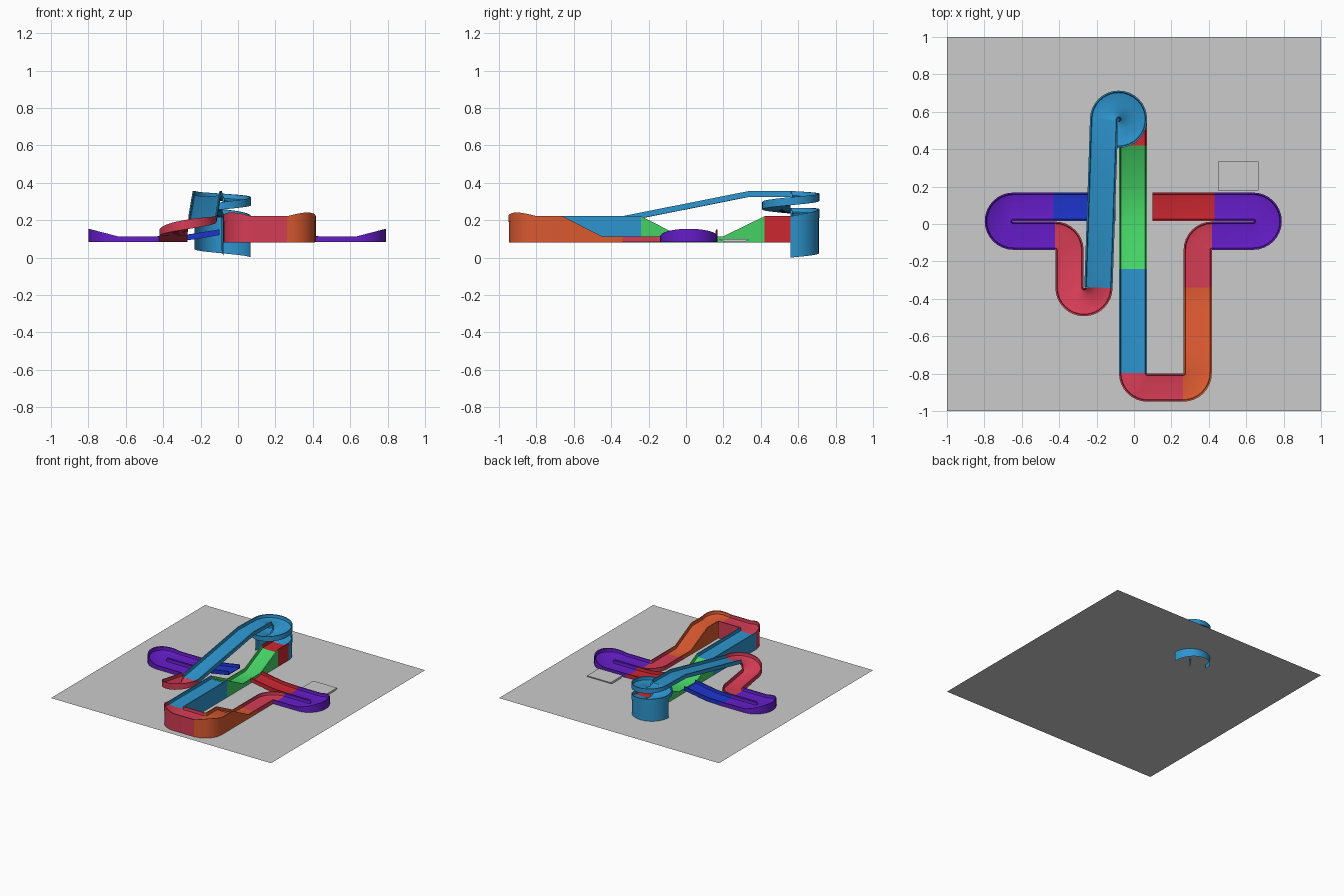
import bpy, bmesh, math

if "Cube" in bpy.data.objects:
    bpy.data.objects.remove(bpy.data.objects["Cube"])

GROUND, LOW, HIGH = 0.08, 0.083, 0.19
W, R = 0.0755, 0.0775            # half width of track, centre-line bend radius
COLORS = {"purple": (0.13, 0.012, 0.58), "crimson": (0.66, 0.045, 0.09), "orange": (0.70, 0.10, 0.03),
          "blue": (0.027, 0.30, 0.62), "navy": (0.012, 0.035, 0.60), "green": (0.06, 0.65, 0.13),
          "red": (0.60, 0.02, 0.03)}
mats = {}
for name, c in COLORS.items():
    mats[name] = bpy.data.materials.new(name)
    mats[name].diffuse_color = (*c, 1)


def finish(bm, name, color=None):
    bmesh.ops.recalc_face_normals(bm, faces=bm.faces)
    me = bpy.data.meshes.new(name)
    bm.to_mesh(me)
    bm.free()
    for p in me.polygons:
        p.use_smooth = True
    me.set_sharp_from_angle(angle=math.radians(30))
    if color:
        me.materials.append(mats[color])
    ob = bpy.data.objects.new(name, me)
    bpy.context.collection.objects.link(ob)


# Path frames: (x, y, z, left-normal x, left-normal y, signed banking)
def line(*pts):
    (x0, y0, _), (x1, y1, _) = pts[0], pts[-1]
    d = math.hypot(x1 - x0, y1 - y0)
    n = (-(y1 - y0) / d, (x1 - x0) / d)
    return [(*p, *n, 0.0) for p in pts]


def arc(cx, cy, a0, a1, z0, z1, bank=lambda t: 0.0):
    s = 1 if a1 > a0 else -1
    steps = max(2, round(abs(a1 - a0) / 11.25))
    out = []
    for i in range(steps + 1):
        t = i / steps
        a = math.radians(a0 + (a1 - a0) * t)
        c, sn = math.cos(a), math.sin(a)
        out.append((cx + R * c, cy + R * sn, z0 + (z1 - z0) * t, -s * c, -s * sn, -s * bank(t)))
    return out


def hump(h):
    return lambda t: h * math.sin(math.pi * t)


# Half rail profile (across, up) mirrored around a gently banked floor
RAIL = [(-W, 0.0), (-W, 0.031), (-W + 0.008, 0.031), (-W + 0.011, 0.008)]
FLOOR = [(W * k, 0.005) for k in (-0.6, -0.2, 0.2, 0.6)]
PROFILE = RAIL + FLOOR + [(-x, z) for x, z in reversed(RAIL)]


def track(name, color, frames, skirt=None):
    clean = [frames[0]]
    for f in frames[1:]:
        if math.dist(f[:3], clean[-1][:3]) > 0.004:
            clean.append(f)
    bm = bmesh.new()
    rings = []
    for x, y, z, nx, ny, b in clean:
        ring = []
        for i, (u, h) in enumerate(PROFILE):
            side = 1 if b > 0 else -1
            lift = 0 if h == 0 else abs(b) * ((side * u / W + 1) / 2) ** 2
            ring.append(bm.verts.new((x + nx * u, y + ny * u, z + h + lift)))
        rings.append(ring)
    n = len(PROFILE)
    for r0, r1 in zip(rings, rings[1:]):
        for i in range(n):
            j = (i + 1) % n
            bm.faces.new((r0[i], r0[j], r1[j], r1[i]))
    bm.faces.new(rings[0])
    bm.faces.new(rings[-1][::-1])
    finish(bm, name, color)
    # side skirts hanging under the rails
    if skirt:
        bm = bmesh.new()
        for side in (-1, 1):
            u = side * (W - 0.003)
            prev = None
            for x, y, z, nx, ny, b in clean:
                px, py = x + nx * u, y + ny * u
                pair = (bm.verts.new((px, py, z + 0.001)), bm.verts.new((px, py, skirt(z))))
                if prev:
                    bm.faces.new((prev[0], prev[1], pair[1], pair[0]))
                prev = pair
        finish(bm, name + "_skirt", color)


def to_ground(z):
    return GROUND


# Right jump ramp and banked U-turn
YU, YD = 0.0925, -0.0625
track("right_jump_ramp", "red", line((0.10, YU, 0.12), (0.2, YU, 0.103), (0.3, YU, 0.088), (0.43, YU, LOW)))
track("right_u_turn", "purple", line((0.43, YU, LOW), (0.637, YU, LOW))
      + arc(0.637, 0.015, 90, -90, LOW, LOW, hump(0.04)) + line((0.637, YD, LOW), (0.418, YD, LOW)))
# Right leg, climb and front corners
XR, YF, XC = 0.3405, -0.8745, -0.005
track("right_bend", "crimson", arc(0.418, -0.14, 90, 180, LOW, LOW) + line((XR, -0.14, LOW), (XR, -0.34, LOW)))
track("right_climb", "orange", line((XR, -0.34, LOW), (XR, -0.45, LOW), (XR, -0.66, HIGH), (XR, -0.797, HIGH))
      + arc(0.263, -0.797, 0, -90, HIGH, HIGH, hump(0.02)), to_ground)
track("front_bend", "crimson", line((0.263, YF, HIGH), (0.0725, YF, HIGH))
      + arc(0.0725, -0.797, -90, -180, HIGH, HIGH, hump(0.02)), to_ground)
# Centre straight with dip
track("centre_straight", "blue", line((XC, -0.797, HIGH), (XC, -0.24, HIGH)), to_ground)
track("centre_dip", "green", line((XC, -0.24, HIGH), (XC, -0.03, LOW), (XC, 0.2, LOW), (XC, 0.42, HIGH)), to_ground)
track("spiral_entry", "red", line((XC, 0.42, HIGH), (XC, 0.56, HIGH)), to_ground)
# Spiral and long descent
Z1, Z2 = 0.235, 0.325
track("spiral_lower", "blue", arc(-0.0825, 0.56, 0, 180, HIGH, Z1, hump(0.015)), lambda z: z - 0.19)
track("spiral_upper", "blue", arc(-0.0825, 0.56, 180, 540, Z1, Z2, hump(0.012)))
track("long_descent", "blue", line((-0.16, 0.56, Z2), (-0.167, 0.34, Z2), (-0.19, -0.34, HIGH)))
# Left hook, U-turn and jump ramp
track("left_hook", "crimson", arc(-0.2675, -0.34, 0, -180, HIGH, 0.115, hump(0.02))
      + line((-0.345, -0.34, 0.115), (-0.345, -0.14, LOW)) + arc(-0.4225, -0.14, 0, 90, LOW, LOW))
track("left_u_turn", "purple", line((-0.4225, YD, LOW), (-0.645, YD, LOW))
      + arc(-0.645, 0.015, -90, -270, LOW, LOW, hump(0.04)) + line((-0.645, YU, LOW), (-0.43, YU, LOW)))
track("left_jump_ramp", "navy", line((-0.43, YU, LOW), (-0.3, YU, 0.088), (-0.2, YU, 0.103), (-0.10, YU, 0.12)))

# Ground sheet
bm = bmesh.new()
bm.faces.new([bm.verts.new((x, y, GROUND)) for x, y in ((-1, -1), (1, -1), (1, 1), (-1, 1))])
finish(bm, "ground_sheet")

# Small loose slab
bm = bmesh.new()
prof = [(0.18, 0.1), (0.18, 0.094), (0.21, 0.084), (0.31, 0.084), (0.335, 0.092), (0.335, 0.1)]
f = bm.faces.new([bm.verts.new((0.45, y, z)) for y, z in prof])
new = bmesh.ops.extrude_face_region(bm, geom=[f])["geom"]
bmesh.ops.translate(bm, vec=(0.215, 0, 0), verts=[v for v in new if isinstance(v, bmesh.types.BMVert)])
finish(bm, "loose_slab")

for m in bpy.data.materials:
    if m.users and not m.is_grease_pencil:
        m.use_nodes = True
        m.node_tree.nodes["Principled BSDF"].inputs["Base Color"].default_value = m.diffuse_color
